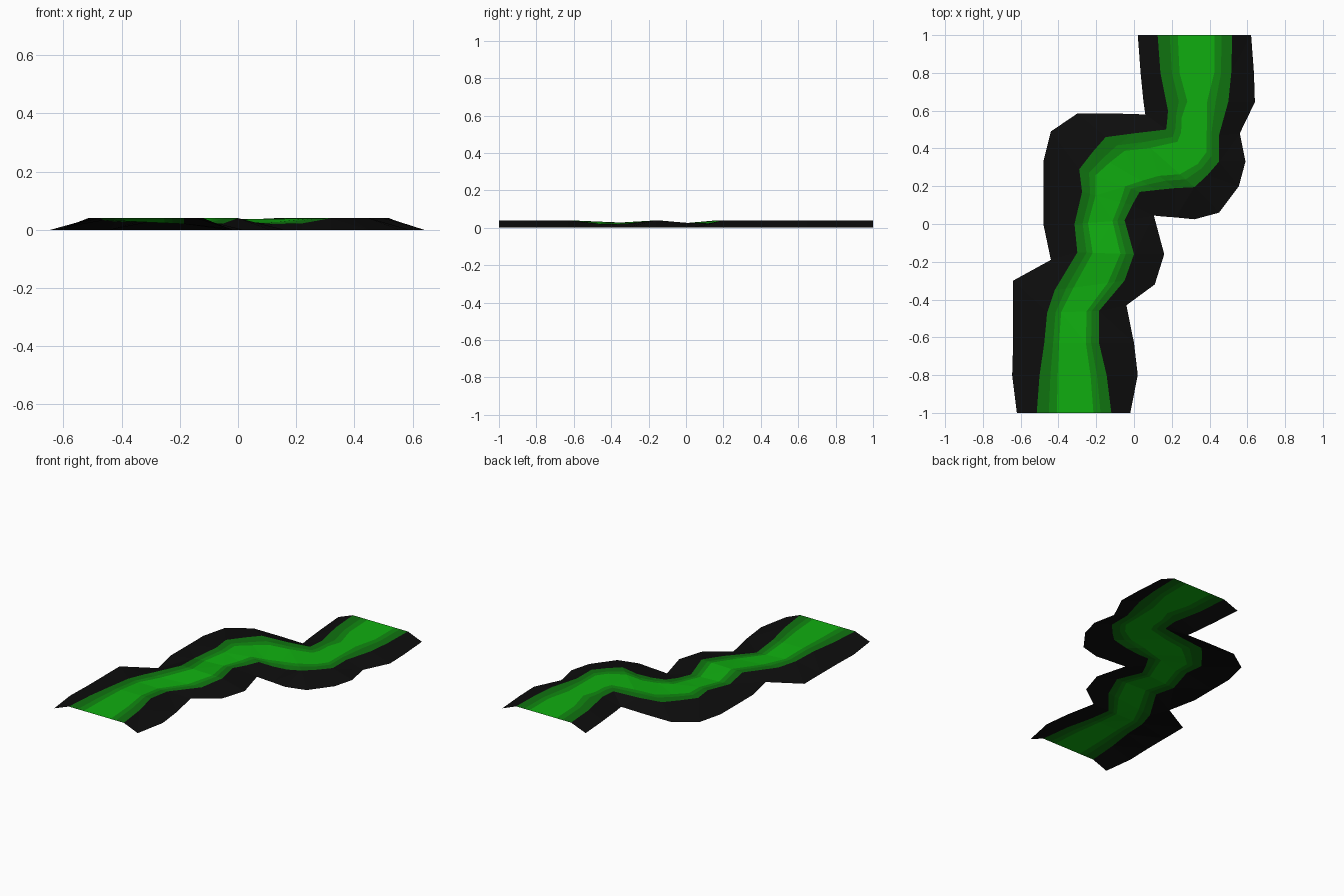
import bpy
import bmesh
from mathutils import Vector

UNIT = 0.01          # plan coordinates below are in hundredths
CREST = 4.0          # usual height of the raised top

# Remove the default object
default = bpy.data.objects.get("Cube")
if default:
    bpy.data.objects.remove(default, do_unlink=True)


def make_material(name, colour):
    """One flat colour shown in viewport and render."""
    material = bpy.data.materials.new(name)
    material.use_nodes = True
    rgba = (*colour, 1.0)
    material.diffuse_color = rgba
    shader = material.node_tree.nodes["Principled BSDF"]
    shader.inputs["Base Color"].default_value = rgba
    shader.inputs["Roughness"].default_value = 1.0
    return material


# Plan outlines, front to back, one point per cross-section
left_foot = [(-62, -100), (-64.5, -80), (-64, -63), (-64, -47), (-64, -30),
             (-44, -19), (-48, 0), (-48, 17), (-48, 33), (-44, 49), (-30, 58.5),
             (-10, 58.5), (6, 58), (6, 58), (6, 58), (5, 65), (3.5, 80), (2, 100)]
left_rim = [(-51.5, -100), (-50, -80), (-47.5, -63), (-46, -47), (-42, -35),
            (-30, -15), (-31.5, 0), (-27.5, 17), (-29, 29), (-22, 38), (-15, 46),
            (0, 48), (17, 50), (17.5, 54), (18, 60), (17, 65), (14, 80), (12.5, 100)]
right_rim = [(-12, -100), (-14.5, -80), (-18.5, -63), (-18.5, -46), (-5, -30),
             (0, -16), (-5, 2), (-1, 10), (3, 17), (12, 18), (22, 19),
             (32, 19.5), (39, 26), (45, 33), (45, 47), (50, 65), (51.5, 80), (52, 100)]
right_foot = [(-2, -100), (2, -80), (0, -63), (-4, -43), (11, -32),
              (16, -16), (10.5, 4.5), (10.5, 4.5), (10.5, 4.5), (15, 4), (22, 3.5),
              (32, 2.5), (45, 6), (55.5, 20), (56, 48), (64, 64.5), (63.5, 80), (62, 100)]
# Outer bend on the right foot bulges between two cross-sections
bulge = Vector((59, 33, 0))
bulge_row = 13

# Low spots of the rims, by cross-section
left_dips = {3: 3.3, 4: 2.8, 6: 2.5, 11: 3.6}
right_dips = {3: 2.0, 4: 2.2, 6: 2.5, 7: 2.2, 8: 2.8, 9: 2.0, 10: 2.2}
pinch = {15: 0.34}   # bed is narrower here

# Strips across each section: foot, rim, bank, bed, bank, rim, foot
BLACK, DARK, MID, BRIGHT = range(4)
strip_colours = [BLACK, DARK, MID, BRIGHT, MID, DARK, BLACK]


def cross_section(row):
    """Points from the left foot over the top to the right foot."""
    a = Vector((*left_rim[row], left_dips.get(row, CREST)))
    b = Vector((*right_rim[row], right_dips.get(row, CREST)))
    near = pinch.get(row, 0.27)
    far = pinch.get(row, 0.24)
    steps = [0, near * 0.6, near, 1 - far, 1 - far * 0.6, 1]
    top = [a.lerp(b, step) for step in steps]
    return [Vector((*left_foot[row], 0)), *top, Vector((*right_foot[row], 0))]


# Winding strip: an open sheet bridged between the cross-sections
bm = bmesh.new()
rows = [[bm.verts.new(point * UNIT) for point in cross_section(row)]
        for row in range(len(left_rim))]
for row, (front, back) in enumerate(zip(rows, rows[1:])):
    for col, colour in enumerate(strip_colours):
        corners = [front[col], front[col + 1], back[col + 1], back[col]]
        if row == bulge_row and col == len(strip_colours) - 1:
            corners.insert(2, bm.verts.new(bulge * UNIT))
        face = bm.faces.new(corners)
        face.material_index = colour

# Close up the shared foot corners and make the facets flat
bmesh.ops.remove_doubles(bm, verts=bm.verts, dist=0.0005)
bmesh.ops.triangulate(bm, faces=bm.faces[:])
bm.normal_update()
for face in bm.faces:
    if face.normal.z < 0:
        face.normal_flip()

mesh = bpy.data.meshes.new("winding_path")
bm.to_mesh(mesh)
bm.free()

# Colours from the side slopes to the bed
for name, colour in (("black_slope", (0.004, 0.004, 0.004)),
                     ("dark_green_bank", (0.005, 0.17, 0.005)),
                     ("mid_green_bank", (0.005, 0.25, 0.005)),
                     ("bright_green_bed", (0.005, 0.42, 0.005))):
    mesh.materials.append(make_material(name, colour))

path = bpy.data.objects.new("winding_path", mesh)
bpy.context.scene.collection.objects.link(path)
